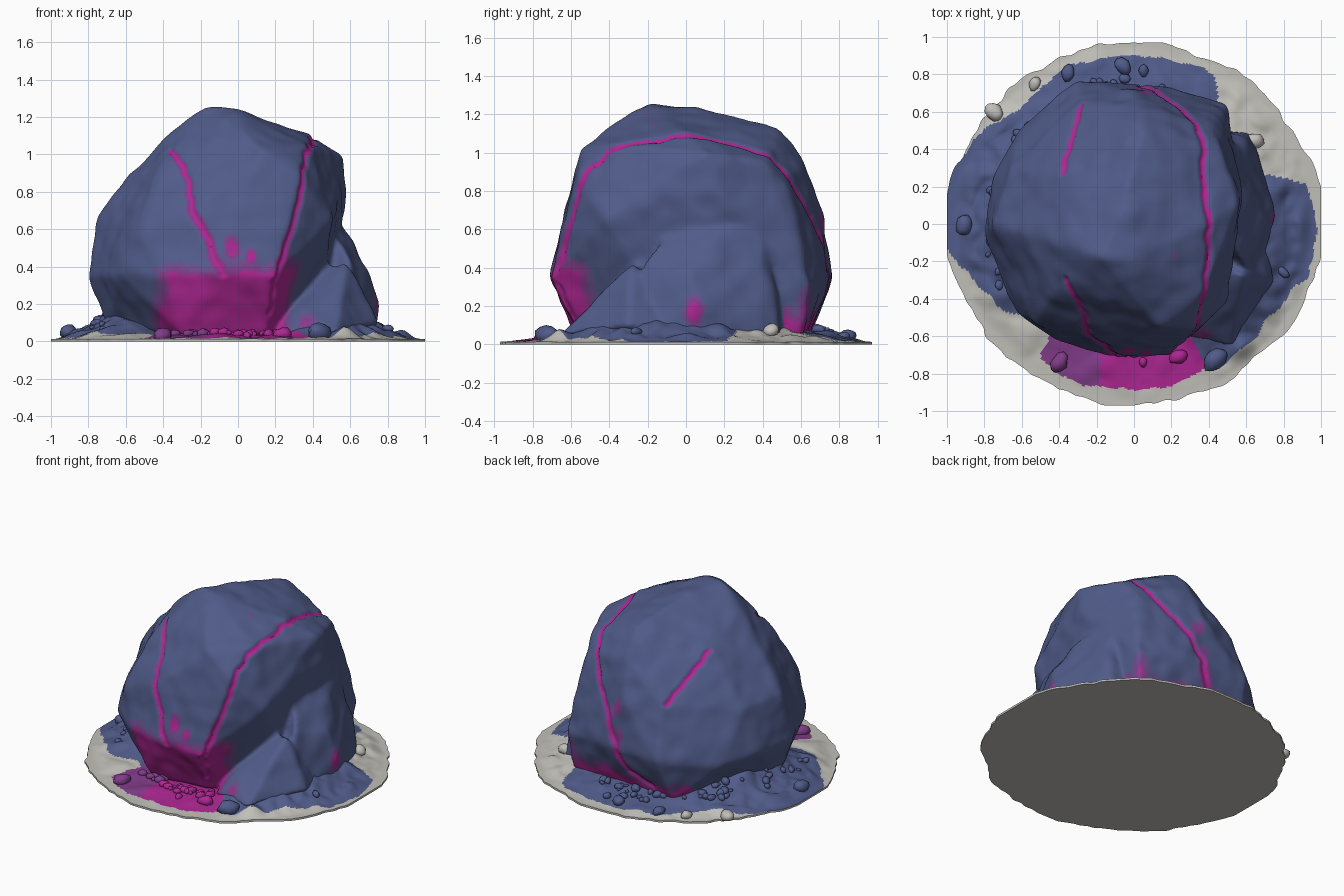
import bpy, bmesh, math, random
from mathutils import Vector, Matrix, noise
from mathutils.bvhtree import BVHTree
from mathutils.kdtree import KDTree

random.seed(4)
cube = bpy.data.objects.get("Cube")
if cube:
    bpy.data.objects.remove(cube, do_unlink=True)

# Materials, ordered so that the first four run from plain rock to full glow
COLOURS = {
    "slate blue": (0.08, 0.105, 0.25),
    "dusk violet": (0.14, 0.075, 0.255),
    "plum": (0.22, 0.045, 0.25),
    "magenta": (0.42, 0.02, 0.29),
    "pale stone": (0.53, 0.52, 0.48),
}
BLUE, DUSK, PLUM, MAGENTA, PALE = range(5)
MATERIALS = []
for name, rgb in COLOURS.items():
    mat = bpy.data.materials.new(name)
    mat.use_nodes = True
    mat.diffuse_color = (*rgb, 1)
    shader = next(n for n in mat.node_tree.nodes if n.type == "BSDF_PRINCIPLED")
    shader.inputs["Base Color"].default_value = (*rgb, 1)
    shader.inputs["Roughness"].default_value = 0.8
    MATERIALS.append(mat)


def make_object(name, bm):
    mesh = bpy.data.meshes.new(name)
    bm.to_mesh(mesh)
    bm.free()
    for mat in MATERIALS:
        mesh.materials.append(mat)
    obj = bpy.data.objects.new(name, mesh)
    bpy.context.collection.objects.link(obj)
    return obj


def smooth(obj, degrees):
    bpy.ops.object.select_all(action="DESELECT")
    obj.select_set(True)
    bpy.context.view_layer.objects.active = obj
    bpy.ops.object.shade_smooth_by_angle(angle=math.radians(degrees))


def clamp(v):
    return max(0.0, min(1.0, v))


# Ground profile by compass angle: angle, radius of the painted area, bank height
BANKS = [
    (0, .97, .12), (13, .94, .1), (22, .72, .09), (48, .68, .08), (53, .75, .07), (62, .9, .06),
    (90, .9, .06), (115, .9, .07), (135, .86, .1), (150, .95, .14), (180, 1.1, .15),
    (195, .93, .13), (210, .86, .09), (218, .79, .05), (225, .66, .03), (232, .68, .02),
    (235, .88, .02), (270, .89, .02), (293, .87, .02), (302, .88, .08), (325, .88, .14),
    (345, .96, .15), (360, .97, .12),
]


def bank(angle):
    for a, b in zip(BANKS, BANKS[1:]):
        if angle <= b[0]:
            t = (angle - a[0]) / (b[0] - a[0])
            return a[1] + (b[1] - a[1]) * t, a[2] + (b[2] - a[2]) * t
    return BANKS[-1][1:]


def compass(x, y):
    return math.degrees(math.atan2(y, x)) % 360


def ground_height(x, y):
    r = math.hypot(x, y)
    slope = clamp((0.95 - r) / 0.28)
    high = bank(compass(x, y))[1]
    lumps = max(0, noise.noise(Vector((x * 6, y * 6, 3))))
    fine = noise.noise(Vector((x * 14, y * 14, 8)))
    edge = clamp((0.97 - r) / 0.1)
    return 0.014 + high * slope ** 1.3 + edge * (lumps * (0.01 + high * 0.5) + fine * high * 0.12)


def ground_colour(x, y):
    angle = compass(x, y)
    reach = bank(angle)[0] + 0.03 * noise.noise(Vector((x * 9, y * 9, 1)))
    if math.hypot(x, y) > reach:
        return PALE
    if 230 < angle < 297:
        return MAGENTA if x > -0.18 else PLUM
    return BLUE


# Base: wavy-edged disc with a banked, lumpy top
bm = bmesh.new()
SEGMENTS, RINGS = 320, 70
rings = []
for j in range(RINGS + 1):
    ring = []
    for i in range(SEGMENTS):
        a = math.tau * i / SEGMENTS
        c, s = math.cos(a), math.sin(a)
        rim = 0.97 + 0.045 * c ** 4 + 0.03 * noise.noise(Vector((c * 4, s * 4, 5)))
        rim += 0.016 * noise.noise(Vector((c * 13, s * 13, 2)))
        r = 0.3 + (rim - 0.3) * j / RINGS
        x, y = max(-1, min(1, c * r)), max(-0.97, min(0.97, s * r))
        ring.append(bm.verts.new((x, y, ground_height(x, y))))
    rings.append(ring)
rings.append([bm.verts.new((v.co.x, v.co.y, 0)) for v in rings[-1]])
for inner, outer in zip(rings, rings[1:]):
    for i in range(SEGMENTS):
        k = (i + 1) % SEGMENTS
        face = bm.faces.new((inner[i], outer[i], outer[k], inner[k]))
        mid = face.calc_center_median()
        face.material_index = PALE if outer is rings[-1] else ground_colour(mid.x, mid.y)
bm.faces.new(rings[0])
bm.faces.new(rings[-1][::-1]).material_index = PALE
smooth(make_object("ground_base", bm), 50)

# Boulder and its side spurs: corner points wrapped into faceted blocks
BOULDER = [
    (-.17, -.18, 1.26), (0, -.2, 1.25), (-.05, .1, 1.23), (.05, .5, 1.13), (.39, 0, 1.1),
    (.38, -.36, 1.04), (.56, .1, 1.0), (.57, .15, .82), (.33, -.57, .87), (.02, -.42, 1.14),
    (-.2, -.6, .72), (-.15, -.71, .36), (.2, -.7, .35), (-.4, -.63, .35), (-.3, -.56, .03),
    (.15, -.56, .03), (.5, -.42, .65), (-.81, -.06, .35), (-.75, 0, .67), (-.59, -.05, .89),
    (-.35, -.12, 1.13), (-.75, .25, .35), (-.66, .3, .65), (-.63, .49, .3), (-.63, -.47, .36),
    (-.53, -.53, .58), (-.42, -.37, .93), (-.7, -.08, .07), (.14, -.55, 1.02), (-.3, .77, .35),
    (-.28, .66, .7), (-.4, .27, .99), (.2, .73, .35), (.5, .65, .3), (.42, .52, .85),
    (.46, .42, .95), (.05, .62, .96), (0, .71, .7), (-.35, .65, .04), (.47, .6, .04), (.45, 0, .03),
]
SPUR = [
    (.45, 0, .7), (.48, .4, .72), (.63, .08, .5), (.71, .02, .37), (.76, .05, .22),
    (.75, 0, .03), (.6, -.22, .43), (.64, -.28, .03), (.59, .4, .42), (.62, .5, .03),
    (.3, -.2, .03), (.3, .5, .03),
]
RAMP = [
    (.4, -.2, .4), (.58, -.28, .43), (.47, -.42, .26), (.58, -.45, .2), (.27, -.6, .07),
    (.53, -.66, .05), (.75, -.3, .1), (.2, -.57, .02), (.2, -.1, .02), (.7, 0, .02),
]
bm = bmesh.new()
for points in (BOULDER, SPUR, RAMP):
    bmesh.ops.convex_hull(bm, input=[bm.verts.new(p) for p in points])
bmesh.ops.delete(bm, geom=[v for v in bm.verts if not v.link_faces], context="VERTS")
bmesh.ops.recalc_face_normals(bm, faces=bm.faces[:])
boulder = make_object("boulder", bm)
remesh = boulder.modifiers.new("merge", "REMESH")
remesh.mode = "VOXEL"
remesh.voxel_size = 0.014
relax = boulder.modifiers.new("relax", "SMOOTH")
relax.factor, relax.iterations = 0.5, 18
evaluated = boulder.evaluated_get(bpy.context.evaluated_depsgraph_get())
mesh = bpy.data.meshes.new_from_object(evaluated)
boulder.modifiers.clear()
boulder.data = mesh
mesh.materials.clear()
for mat in MATERIALS:
    mesh.materials.append(mat)

# Glowing cracks: paths snapped to the rock
CRACKS = [
    [(-.33, -.28, .98), (-.28, -.42, .92), (-.27, -.53, .8), (-.22, -.62, .65),
     (-.15, -.65, .55), (-.13, -.7, .42), (-.08, -.7, .36)],
    [(.18, -.6, .15), (.2, -.68, .32), (.24, -.65, .45), (.3, -.6, .65), (.34, -.54, .86),
     (.37, -.4, 1.0), (.4, 0, 1.09), (.37, .3, 1.04), (.35, .5, .92), (.29, .58, .8),
     (.13, .66, .58), (.04, .7, .38), (-.04, .7, .2), (-.2, .68, .1)],
    [(-.37, .28, .98), (-.34, .48, .85), (-.29, .64, .7)],
]
tree = BVHTree.FromPolygons([v.co for v in mesh.vertices], [p.vertices[:] for p in mesh.polygons])
samples = []
for path in CRACKS:
    for a, b in zip(path, path[1:]):
        a, b = Vector(a), Vector(b)
        steps = max(2, int((b - a).length / 0.01))
        for i in range(steps):
            p = a.lerp(b, i / steps)
            p = p + 0.022 * noise.noise_vector(p * 13)
            samples.append(tree.find_nearest(p)[0])
kd = KDTree(len(samples))
for i, p in enumerate(samples):
    kd.insert(p, i)
kd.balance()

# Stray stains: position, radius, strength
SPOTS = [
    ((-.03, -.69, .52), .055, 1.1), ((.07, -.68, .45), .04, 1), ((.75, .04, .17), .07, 1),
    ((.05, .69, .62), .1, .75), ((.03, .71, .42), .1, .8), ((.36, -.6, .1), .1, .8),
    ((.07, -.21, 1.23), .05, .6), ((.22, -.17, 1.18), .05, .6), ((.48, .64, .17), .11, .9),
]


def glow(p):
    """Strength of the magenta stain at a point on the rock."""
    wobble = noise.noise(p * 8)
    near = kd.find(p)[2]
    low = clamp(1.1 - p.z)
    width = 0.016 + 0.008 * noise.noise(p * 6)
    t = 1.0 if near < width else 0.85 - near / (0.03 + 0.08 * low * low) + 0.2 * wobble
    if p.y < -0.4:  # stained foot at the front
        x = p.x + 0.08 * noise.noise(p * 5)
        side = min((x + 0.52) / 0.2, (0.34 - x) / 0.1)
        top = 0.44 + 0.1 * max(0, p.x)
        t = max(t, min(side, (top - p.z) / 0.13 + 0.3 * wobble))
    if p.y > 0.5 and -0.45 < p.x < 0.5:  # stained foot at the back
        t = max(t, (0.22 - p.z) / 0.15 + 0.4 * wobble)
    for spot, size, strength in SPOTS:
        d = p - Vector(spot)
        d.z *= 0.6
        t = max(t, strength - d.length / size + 0.3 * wobble)
    return t


for poly in mesh.polygons:
    t = glow(poly.center)
    poly.material_index = sum(t > limit for limit in (0.2, 0.42, 0.62))

# Weather the rock and sink the cracks
normals = [v.normal.copy() for v in mesh.vertices]
for v, n in zip(mesh.vertices, normals):
    rough = 0.014 * noise.noise(v.co * 3.5) + 0.009 * noise.noise(v.co * 9)
    groove = 0.016 * clamp(1 - kd.find(v.co)[2] / 0.028)
    v.co += n * (rough - groove)
smooth(boulder, 45)

# Rubble: squashed, lumpy stones coloured like the ground below them
bm = bmesh.new()


def stone(x, y, size):
    turn = Matrix.Rotation(random.uniform(0, 6), 4, "Z")
    shape = Matrix.Diagonal((1.15, 0.85, 0.8, 1))
    place = Matrix.Translation((x, y, ground_height(x, y) + size * 0.25))
    made = bmesh.ops.create_icosphere(bm, subdivisions=2, radius=size, matrix=place @ turn @ shape)
    centre = place.translation
    colour = ground_colour(x, y)
    for v in made["verts"]:
        v.co += (v.co - centre) * 0.35 * noise.noise(v.co * 0.9 / size)
        v.co.z = max(v.co.z, 0.004)
        for face in v.link_faces:
            face.material_index = colour


for x, y, size in [
    (-.91, -.01, .05), (.43, -.73, .065), (-.75, .6, .05), (-.4, -.74, .05), (.24, -.71, .045),
    (.8, -.26, .03), (-.06, .84, .045), (.05, .82, .03), (-.35, .81, .04), (-.53, .75, .035),
    (.64, .44, .05), (.05, -.74, .025),
]:
    stone(x, y, size)
# Small chips along the foot of the boulder
for first, last, near, far, count in [(75, 150, .68, .79, 40), (240, 295, .6, .7, 30), (150, 205, .7, .8, 12)]:
    for i in range(count):
        a = math.radians(random.uniform(first, last))
        r = random.uniform(near, far)
        stone(r * math.cos(a), r * math.sin(a), random.uniform(0.012, 0.032))
smooth(make_object("rubble", bm), 60)
